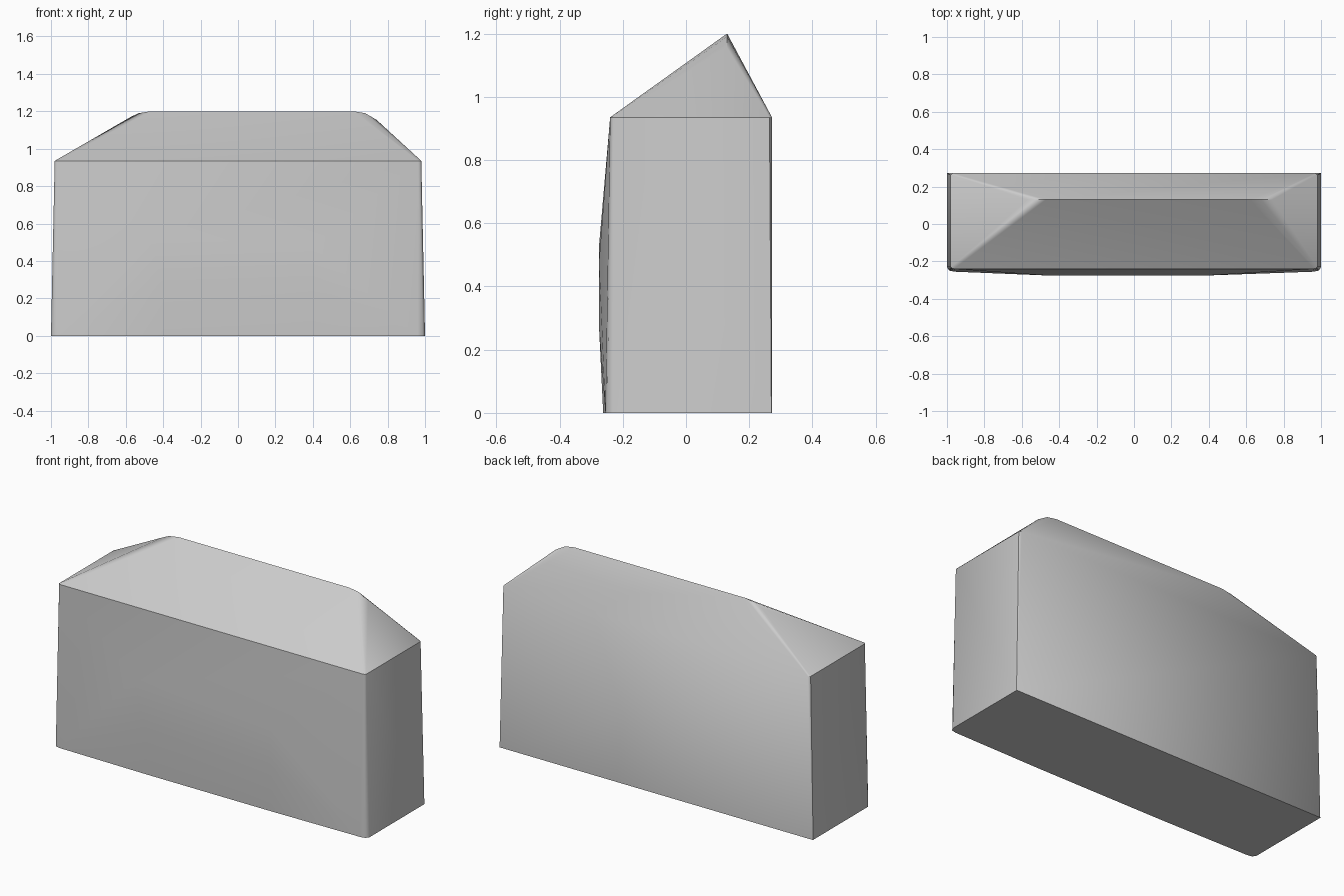
import bpy
import bmesh
import math

cube = bpy.data.objects.get("Cube")
if cube:
    bpy.data.objects.remove(cube, do_unlink=True)

grey = bpy.data.materials.new("plain grey")
grey.use_nodes = True
colour = (0.6, 0.6, 0.6, 1)
grey.diffuse_color = colour
grey.node_tree.nodes["Principled BSDF"].inputs["Base Color"].default_value = colour

EAVE = 0.935
RIDGE_Y = 0.13

# Corner outline of one end, front to back, at the base and at the eaves
base = [(0.96, -0.255), (0.988, -0.249), (1.0, -0.23), (1.0, 0.27), (0.998, 0.272)]
eaves = [(0.963, -0.24), (0.974, -0.237), (0.98, -0.23), (0.98, 0.264), (0.968, 0.272)]
points = []
for side in (-1, 1):
    points += [(side * x, y, 0) for x, y in base]
    points += [(side * x, y, EAVE) for x, y in eaves]

# Rounded, uneven ends of the roof ridge
ridge = [(-0.57, 1.172), (-0.53, 1.19), (-0.47, 1.2),
         (0.62, 1.2), (0.68, 1.19), (0.74, 1.155)]
points += [(x, RIDGE_Y, z) for x, z in ridge]

# Shallow bulge of the front wall, including its lower edge
points += [(-0.47, -0.275, 0.53), (0.4, -0.275, 0.48)]
points += [(x, -0.275, 0.27) for x in (-0.4, 0.4)]
points += [(x, -0.262, 0) for x in (-0.4, 0.4)]

# The whole block is convex, so wrap its outline points
mesh = bpy.data.meshes.new("hipped_block")
bm = bmesh.new()
for p in points:
    bm.verts.new(p)
bmesh.ops.convex_hull(bm, input=bm.verts)
bmesh.ops.dissolve_limit(bm, angle_limit=math.radians(0.2), verts=bm.verts, edges=bm.edges)
bmesh.ops.recalc_face_normals(bm, faces=bm.faces)
bm.to_mesh(mesh)
bm.free()
mesh.materials.append(grey)

block = bpy.data.objects.new("hipped_block", mesh)
bpy.context.collection.objects.link(block)
bpy.context.view_layer.objects.active = block
block.select_set(True)
bpy.ops.object.shade_smooth_by_angle(angle=math.radians(35))
